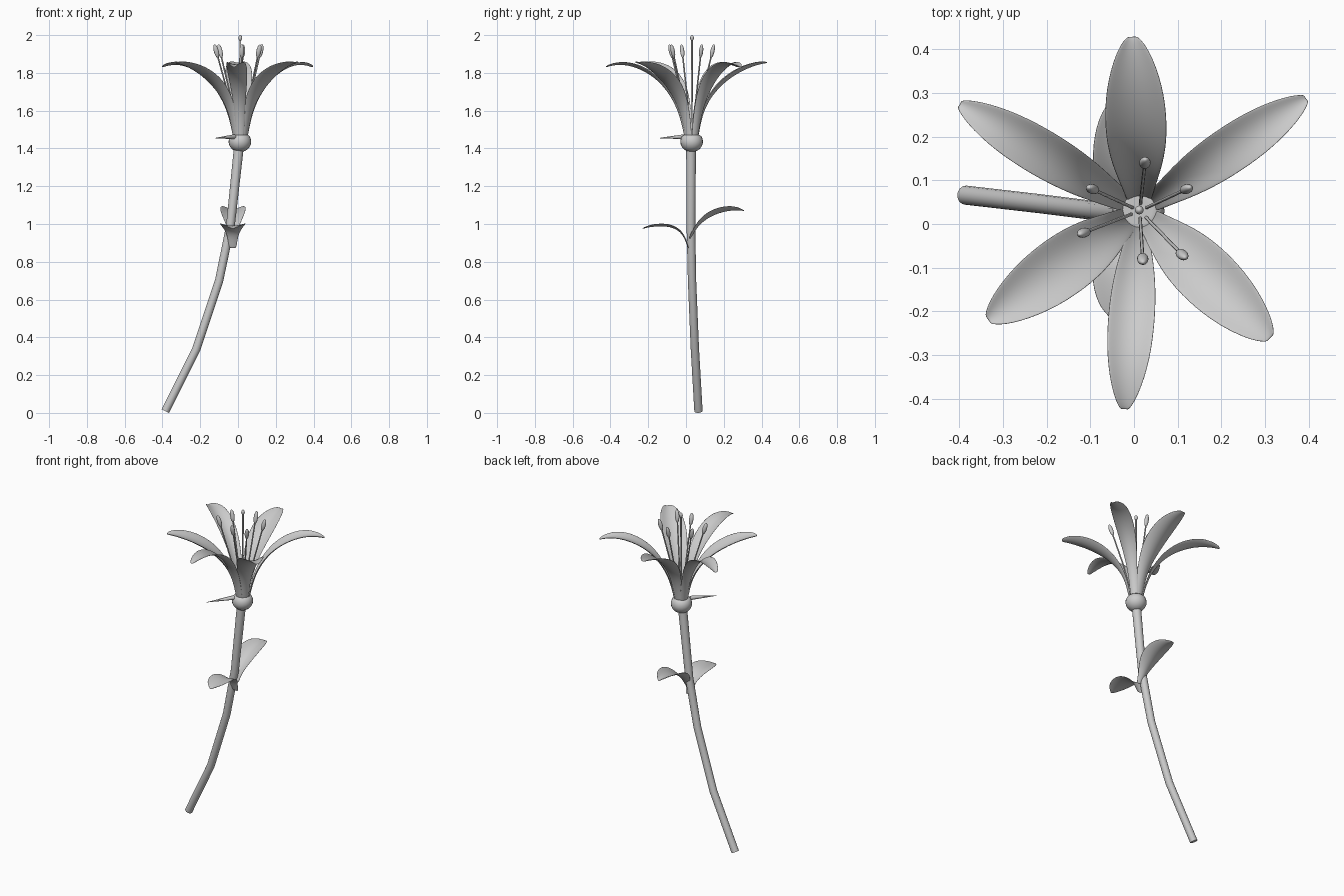
import bpy, bmesh
from math import atan2, hypot, sin, cos
from mathutils import Vector

cube = bpy.data.objects.get("Cube")
if cube:
    bpy.data.objects.remove(cube)

grey = bpy.data.materials.new("plain grey")
grey.use_nodes = True
COLOUR = (0.6, 0.6, 0.6, 1)
grey.diffuse_color = COLOUR
grey.node_tree.nodes["Principled BSDF"].inputs["Base Color"].default_value = COLOUR


def mesh_object(name, bm):
    mesh = bpy.data.meshes.new(name)
    bm.to_mesh(mesh)
    bm.free()
    for face in mesh.polygons:
        face.use_smooth = True
    mesh.materials.append(grey)
    obj = bpy.data.objects.new(name, mesh)
    bpy.context.collection.objects.link(obj)
    return obj


def tube(name, points, radii, sides=12):
    """Round rod swept along points, with one radius per point."""
    points = [Vector(p) for p in points]
    bm = bmesh.new()
    rings = []
    for i, p in enumerate(points):
        along = points[min(i + 1, len(points) - 1)] - points[max(i - 1, 0)]
        turn = Vector((0, 0, 1)).rotation_difference(along)
        rings.append([bm.verts.new(p + turn @ Vector((
            radii[i] * cos(k * 6.28319 / sides), radii[i] * sin(k * 6.28319 / sides), 0)))
            for k in range(sides)])
    for a, b in zip(rings, rings[1:]):
        for k in range(sides):
            n = (k + 1) % sides
            bm.faces.new((a[k], a[n], b[n], b[k]))
    bm.faces.new(rings[0][::-1])
    bm.faces.new(rings[-1])
    obj = mesh_object(name, bm)
    obj.data.polygons[-1].use_smooth = obj.data.polygons[-2].use_smooth = False
    return obj


def ellipsoid(name, centre, size, axis=(0, 0, 1)):
    bm = bmesh.new()
    bmesh.ops.create_uvsphere(bm, u_segments=20, v_segments=12, radius=1)
    turn = Vector((0, 0, 1)).rotation_difference(Vector(axis))
    for v in bm.verts:
        v.co = Vector(centre) + turn @ Vector([a * b for a, b in zip(v.co, size)])
    return mesh_object(name, bm)


def blade(name, origin, angle, path, half_widths, cup):
    """Cupped leaf shape following (distance, height) points outward from origin."""
    out = Vector((cos(angle), sin(angle), 0))
    side = Vector((-sin(angle), cos(angle), 0))
    path = [Vector((r, z)) for r, z in path]
    bm = bmesh.new()
    rows = []
    for i, (p, w) in enumerate(zip(path, half_widths)):
        t = (path[min(i + 1, len(path) - 1)] - path[max(i - 1, 0)]).normalized()
        lift = Vector((-t.y, t.x))          # upper side of the blade
        row = []
        for s in (-1, -0.5, 0, 0.5, 1):
            q = p + lift * cup * w * s * s
            row.append(bm.verts.new(origin + out * q.x + side * w * s + Vector((0, 0, q.y))))
        rows.append(row)
    for a, b in zip(rows, rows[1:]):
        for k in range(4):
            bm.faces.new((a[k], b[k], b[k + 1], a[k + 1]))
    bmesh.ops.recalc_face_normals(bm, faces=bm.faces)
    obj = mesh_object(name, bm)
    solid = obj.modifiers.new("thickness", 'SOLIDIFY')
    solid.thickness = 0.004
    solid.offset = 0
    smooth = obj.modifiers.new("smooth", 'SUBSURF')
    smooth.levels = smooth.render_levels = 2
    return obj


CENTRE = Vector((0.013, 0.03, 0))

# Stem
tube("stem", [(-0.385, 0.066, 0.01), (-0.22, 0.047, 0.34), (-0.1, 0.032, 0.7),
              (-0.04, 0.026, 0.99), (0.005, 0.027, 1.41)], [0.022, 0.022, 0.022, 0.023, 0.026], 16)

# Flower base: ball with a flattened top
base = ellipsoid("flower_base", (0.01, 0.03, 1.436), (0.06, 0.06, 0.055))
for v in base.data.vertices:
    v.co.z = min(v.co.z, 1.472)
tube("base_spike", [(-0.02, -0.01, 1.462), (-0.12, -0.14, 1.455)], [0.013, 0.001], 8)

# Petals: three narrow arched outer ones, three broad inner ones
OUTER = [(0.036, 1.45), (0.056, 1.55), (0.094, 1.65), (0.162, 1.745), (0.25, 1.81),
         (0.35, 1.846), (0.43, 1.842), (0.465, 1.83)]
INNER = [(0.034, 1.45), (0.05, 1.55), (0.083, 1.64), (0.14, 1.715), (0.21, 1.775),
         (0.3, 1.825), (0.38, 1.85), (0.41, 1.853)]
SHAPE = [0.4, 0.46, 0.62, 0.9, 1.04, 0.95, 0.55, 0.18]
for label, path, width, tips in (
        ("outer_petal", OUTER, 0.054, [(0.395, 0.288), (-0.4, 0.275), (-0.022, -0.425)]),
        ("inner_petal", INNER, 0.071, [(-0.004, 0.43), (-0.335, -0.22), (0.313, -0.262)])):
    for i, (x, y) in enumerate(tips):
        dx, dy = x - CENTRE.x, y - CENTRE.y
        scale = hypot(dx, dy) / path[-1][0]
        blade(f"{label}_{i + 1}", CENTRE, atan2(dy, dx),
              [(r * scale, z) for r, z in path], [width * s for s in SHAPE], 0.35)

# Stamens
for i, (x, y) in enumerate([(0.025, 0.14), (0.12, 0.08), (0.11, -0.07),
                            (0.02, -0.08), (-0.115, -0.02), (-0.095, 0.08)]):
    tip = Vector((x, y, 1.915))
    foot = CENTRE.lerp(Vector((x, y, 0)), 0.12) + Vector((0, 0, 1.45))
    middle = foot.lerp(tip, 0.5) + (CENTRE - Vector((x, y, 0))) * 0.06
    tube(f"filament_{i + 1}", [foot, middle, tip], [0.004] * 3, 8)
    ellipsoid(f"anther_{i + 1}", tip, (0.013, 0.011, 0.037), (tip - middle) * 1)

# Pistil
tube("pistil", [(0.01, 0.03, 1.45), (0.012, 0.032, 1.98)], [0.005] * 2, 8)
ellipsoid("pistil_tip", (0.012, 0.032, 1.985), (0.01, 0.01, 0.015))

# Leaves on the stem: broad towards a pointed tip
LEAF = [0.02, 0.028, 0.048, 0.068, 0.07, 0.052, 0.004]
blade("back_leaf", Vector((-0.027, 0.02, 0)), 1.57,
      [(0, 0.92), (0.03, 0.97), (0.06, 1.005), (0.11, 1.04), (0.17, 1.063),
       (0.24, 1.075), (0.29, 1.07)], LEAF, 0.45)
blade("front_leaf", Vector((-0.028, 0.025, 0)), -1.57,
      [(0.012, 0.87), (0.035, 0.935), (0.065, 0.968), (0.11, 0.986), (0.16, 0.99),
       (0.22, 0.985), (0.258, 0.975)], LEAF, 0.2)
